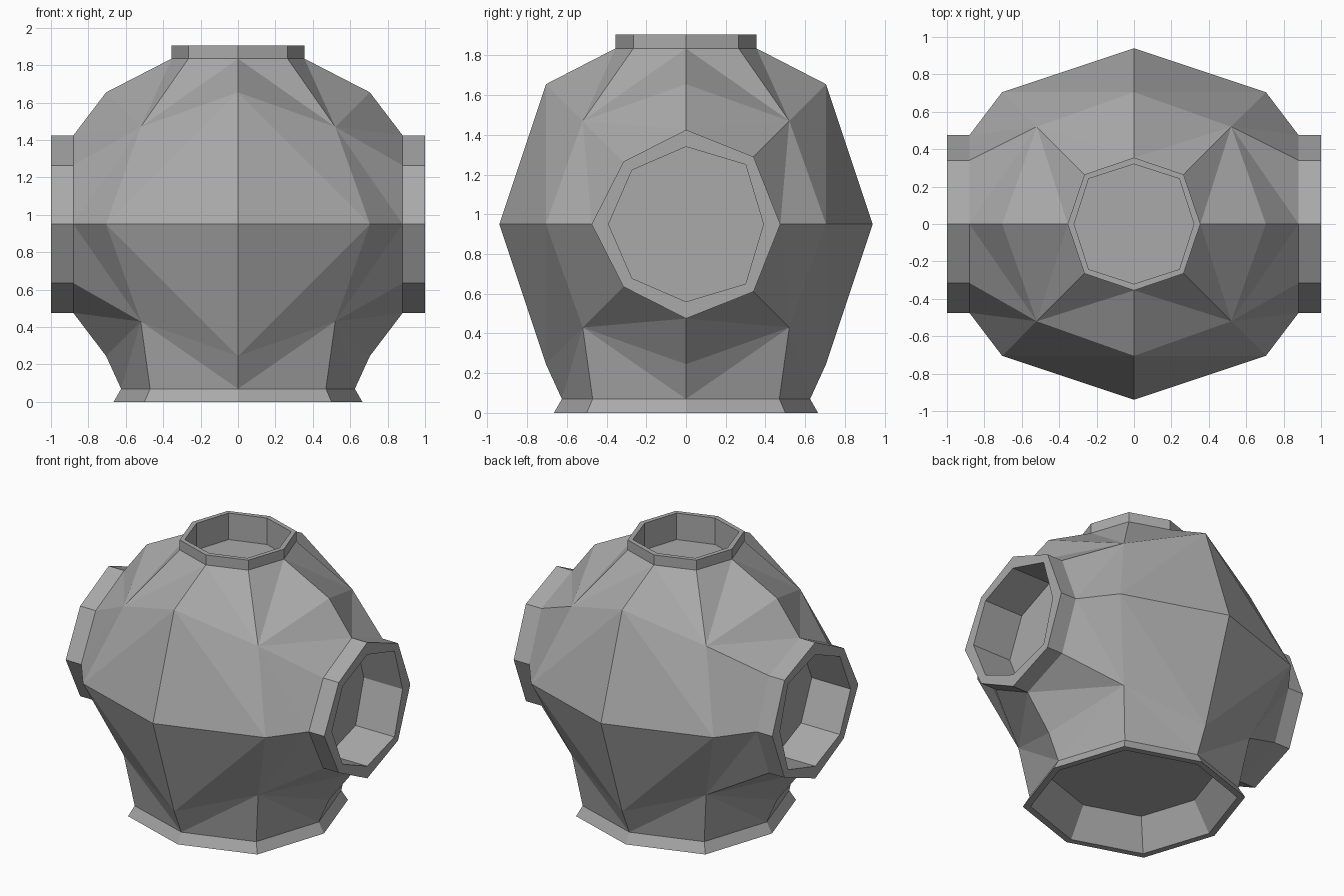
import bpy
import bmesh
from mathutils import Vector

cube = bpy.data.objects.get("Cube")
if cube:
    bpy.data.objects.remove(cube, do_unlink=True)

grey = bpy.data.materials.new("matte_grey")
grey.use_nodes = True
COLOUR = (0.4, 0.4, 0.4, 1)
grey.diffuse_color = COLOUR
grey.node_tree.nodes["Principled BSDF"].inputs["Base Color"].default_value = COLOUR

MID = 0.95          # height of the body centre
POLE, EDGE, CORNER = 0.94, 0.705, 0.52


def finish(bm, name):
    mesh = bpy.data.meshes.new(name)
    bm.to_mesh(mesh)
    bm.free()
    mesh.materials.append(grey)
    obj = bpy.data.objects.new(name, mesh)
    bpy.context.collection.objects.link(obj)
    return obj


# Faceted body: one octant of triangles, repeated with each sign
def body():
    bm = bmesh.new()
    centre = Vector((0, 0, MID))

    def octant(sx, sy, sz):
        def p(x, y, z):
            return Vector((sx * x, sy * y, MID + sz * z))
        front, belt = p(0, POLE, 0), p(EDGE, EDGE, 0)
        crown, side = p(0, EDGE, EDGE), p(EDGE, 0, EDGE)
        corner = p(CORNER, CORNER, CORNER)
        # openings at the top or bottom and at the side
        r, d, h = (0.355, 0.265, 0.885) if sz > 0 else (0.625, 0.47, 0.88)
        cap_y, cap_d, cap_x = p(0, r, h), p(d, d, h), p(r, 0, h)
        d = 0.34 if sy > 0 else 0.315
        port_z, port_d, port_y = p(0.88, 0, 0.475), p(0.88, d, d), p(0.88, 0.475, 0)
        for tri in ((front, belt, crown), (belt, corner, crown),
                    (crown, corner, cap_y), (cap_y, corner, cap_d),
                    (cap_d, corner, cap_x), (cap_x, corner, side),
                    (side, corner, port_z), (port_z, corner, port_d),
                    (port_d, corner, port_y), (port_y, corner, belt)):
            a, b, c = tri
            if (b - a).cross(c - a).dot((a + b + c) / 3 - centre) < 0:
                tri = (a, c, b)
            bm.faces.new([bm.verts.new(v) for v in tri])

    for sx in (-1, 1):
        for sy in (-1, 1):
            for sz in (-1, 1):
                octant(sx, sy, sz)
    bmesh.ops.remove_doubles(bm, verts=bm.verts, dist=0.0001)
    return finish(bm, "faceted_body")


# Octagonal collar: outer wall, flat rim, inner wall and recessed floor.
# Each profile row is radius, diagonal on +u, diagonal on -u, height.
def collar(name, profile, place):
    bm = bmesh.new()
    loops = []
    for r, dp, dn, h in profile:
        ring = ((r, 0), (dp, dp), (0, r), (-dn, dn),
                (-r, 0), (-dn, -dn), (0, -r), (dp, -dp))
        loops.append([bm.verts.new(place(u, v, h)) for u, v in ring])
    for a, b in zip(loops, loops[1:]):
        for i in range(8):
            j = (i + 1) % 8
            bm.faces.new((a[i], a[j], b[j], b[i]))
    bm.faces.new(loops[-1])
    bm.normal_update()
    # the floor must look out along the collar's axis
    axis = Vector(place(0, 0, profile[1][3])) - Vector((0, 0, MID))
    bm.faces.ensure_lookup_table()
    if bm.faces[-1].normal.dot(axis) < 0:
        bmesh.ops.reverse_faces(bm, faces=bm.faces[:])
    return finish(bm, name)


body()

collar("top_collar",
       [(0.355, 0.265, 0.265, 1.835), (0.355, 0.265, 0.265, 1.905),
        (0.32, 0.242, 0.242, 1.905), (0.32, 0.242, 0.242, 1.72)],
       lambda u, v, h: (u, v, h))

collar("base_collar",
       [(0.625, 0.47, 0.47, 0.07), (0.665, 0.5, 0.5, 0),
        (0.62, 0.465, 0.465, 0), (0.5, 0.375, 0.375, 0.2)],
       lambda u, v, h: (u, v, h))

for side_name, s in (("left", 1), ("right", -1)):
    collar(side_name + "_port",
           [(0.475, 0.34, 0.315, 0.88), (0.475, 0.34, 0.315, 1),
            (0.39, 0.3, 0.272, 1), (0.39, 0.3, 0.272, 0.7)],
           lambda u, v, h: (s * h, u, MID + v))
